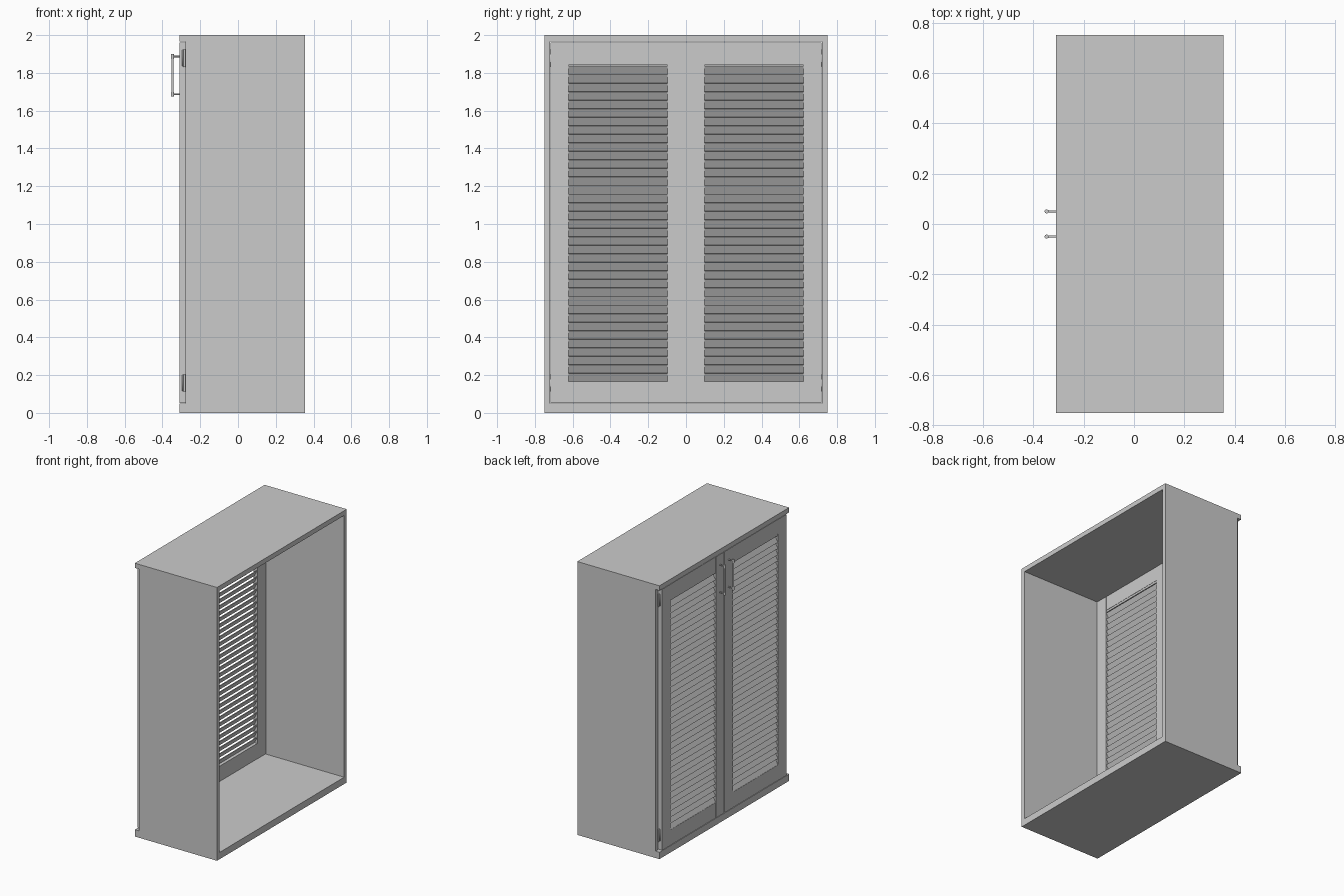
import bpy, bmesh, math
from mathutils import Matrix, Vector

if "Cube" in bpy.data.objects:
    bpy.data.objects.remove(bpy.data.objects["Cube"])


def finish(name, bm, smooth=False):
    me = bpy.data.meshes.new(name)
    bmesh.ops.recalc_face_normals(bm, faces=bm.faces[:])
    if smooth:
        for f in bm.faces:
            f.smooth = len(f.verts) == 4
    bm.to_mesh(me)
    bm.free()
    ob = bpy.data.objects.new(name, me)
    bpy.context.collection.objects.link(ob)
    return ob


def add_box(bm, x, y, z):
    c = Vector((sum(x) / 2, sum(y) / 2, sum(z) / 2))
    s = (abs(x[1] - x[0]), abs(y[1] - y[0]), abs(z[1] - z[0]), 1)
    bmesh.ops.create_cube(bm, size=1, matrix=Matrix.Translation(c) @ Matrix.Diagonal(s))


def box(name, x, y, z):
    bm = bmesh.new()
    add_box(bm, x, y, z)
    return finish(name, bm)


def add_rod(bm, a, b, r1, r2=None, n=20):
    a, b = Vector(a), Vector(b)
    d = b - a
    rot = d.to_track_quat('Z', 'Y').to_matrix().to_4x4()
    bmesh.ops.create_cone(bm, cap_ends=True, segments=n, radius1=r1, radius2=r2 or r1,
                          depth=d.length, matrix=Matrix.Translation((a + b) / 2) @ rot)


# Open-backed carcass: top and base overhang the sides by the door thickness
XF, XD, XB = -0.31, -0.278, 0.355
box("top_panel", (XF, XB), (-0.75, 0.75), (1.965, 2.0))
box("base_panel", (XF, XB), (-0.75, 0.75), (0, 0.05))

PITCH, COUNT = 0.0452, 37
Z0, Z1 = 0.165, 1.842
for side, s in (("left", -1), ("right", 1)):
    box(side + "_side_panel", (XD, XB), (s * 0.72, s * 0.75), (0.05, 1.965))

    # Door frame: two full-height stiles with rails between
    dz = (0.053, 1.962)
    box(side + "_inner_stile", (XF, XD), (s * 0.001, s * 0.098), dz)
    box(side + "_outer_stile", (XF, XD), (s * 0.622, s * 0.718), dz)
    box(side + "_bottom_rail", (XF + 0.001, XD - 0.001), (s * 0.098, s * 0.622), (dz[0], Z0))
    box(side + "_top_rail", (XF + 0.001, XD - 0.001), (s * 0.098, s * 0.622), (1.857, dz[1]))
    box(side + "_louver_stop", (XF + 0.003, XD - 0.003), (s * 0.098, s * 0.622), (Z1, 1.857))

    # Tilted louver slats, outer edge lower
    bm = bmesh.new()
    tilt = Matrix.Rotation(math.radians(-62), 4, 'Y')
    for i in range(COUNT):
        z = Z0 + 0.022 + i * PITCH
        m = (Matrix.Translation(((XF + XD) / 2, s * 0.36, z)) @ tilt
             @ Matrix.Diagonal((0.051, 0.53, 0.005, 1)))
        bmesh.ops.create_cube(bm, size=1, matrix=m)
    finish(side + "_louver_slats", bm)

    # Bar handle with end collars on two posts
    bm = bmesh.new()
    hx, hy = -0.347, s * 0.05
    add_rod(bm, (hx, hy, 1.676), (hx, hy, 1.898), 0.006)
    for a, b in ((1.674, 1.699), (1.874, 1.899)):
        add_rod(bm, (hx, hy, a), (hx, hy, b), 0.008)
        zc = (a + b) / 2
        add_rod(bm, (hx, hy, zc), (XF + 0.002, hy, zc), 0.0045)
    finish(side + "_door_handle", bm, True)

    # Hinges at the outer door edge
    for level, za in (("lower", 0.112), ("upper", 1.832)):
        bm = bmesh.new()
        add_rod(bm, (-0.284, s * 0.723, za), (-0.284, s * 0.723, za + 0.092), 0.006, n=16)
        add_box(bm, (-0.296, -0.279), (s * 0.716, s * 0.7195), (za + 0.004, za + 0.088))
        finish(side + "_" + level + "_hinge", bm, True)
